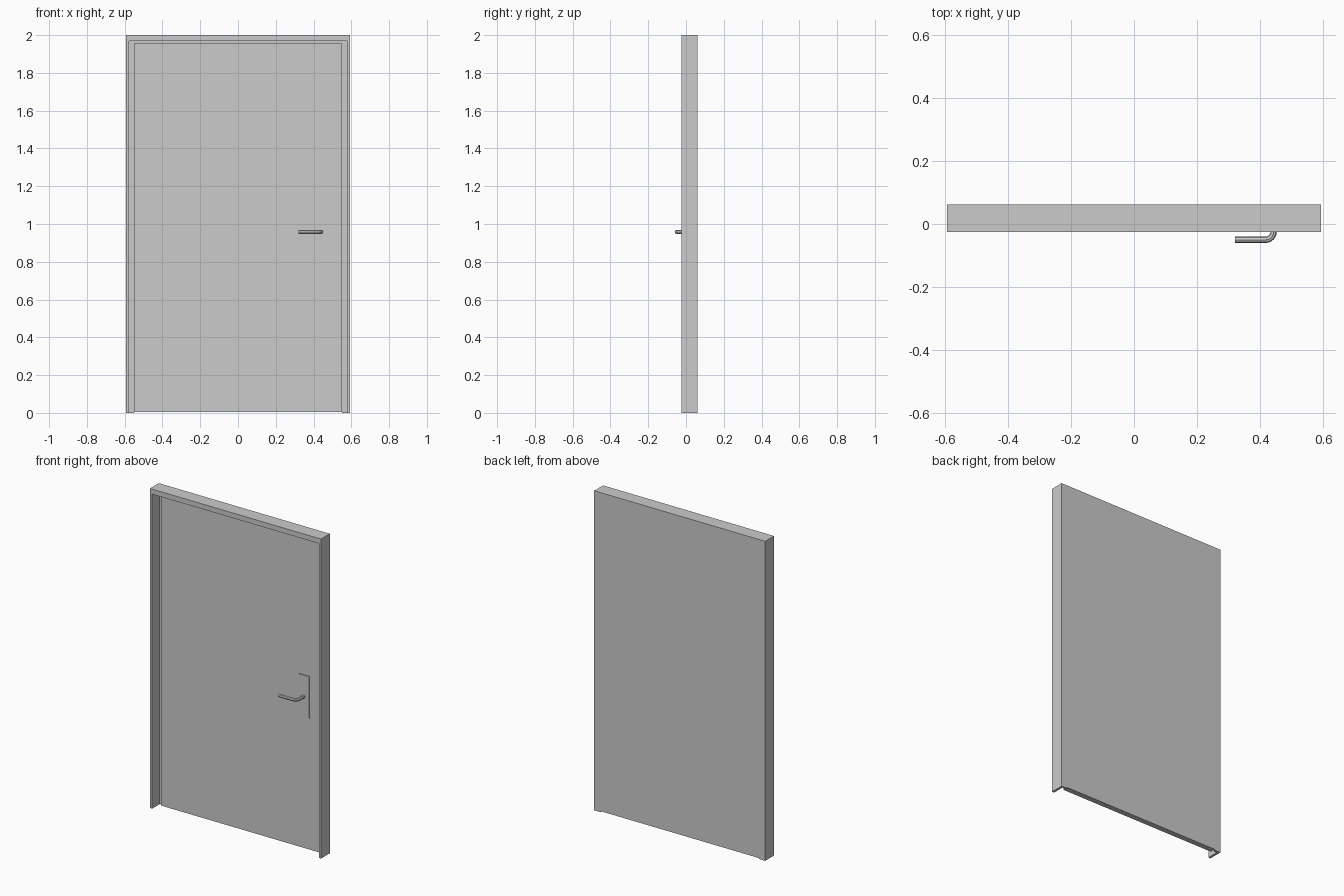
import bpy, bmesh, math

if "Cube" in bpy.data.objects:
    bpy.data.objects.remove(bpy.data.objects["Cube"])


def prism(name, outline, y0, y1):
    """Extrude an (x, z) outline from y0 to y1."""
    bm = bmesh.new()
    face = bm.faces.new([bm.verts.new((x, y0, z)) for x, z in outline])
    ext = bmesh.ops.extrude_face_region(bm, geom=[face])
    moved = [g for g in ext["geom"] if isinstance(g, bmesh.types.BMVert)]
    bmesh.ops.translate(bm, verts=moved, vec=(0, y1 - y0, 0))
    bmesh.ops.recalc_face_normals(bm, faces=bm.faces[:])
    me = bpy.data.meshes.new(name)
    bm.to_mesh(me)
    bm.free()
    ob = bpy.data.objects.new(name, me)
    bpy.context.collection.objects.link(ob)
    return ob


def arch(outer_x, outer_z, inner_x, inner_z):
    """Door-frame outline: two jambs and a header."""
    return [(-outer_x, 0), (-outer_x, outer_z), (outer_x, outer_z), (outer_x, 0),
            (inner_x, 0), (inner_x, inner_z), (-inner_x, inner_z), (-inner_x, 0)]


def rect(x0, x1, z0, z1):
    return [(x0, z0), (x1, z0), (x1, z1), (x0, z1)]


BACK, FRONT, LEAF_FRONT = 0.062, -0.025, 0.027

# Frame and the stop at its back, which closes the gap around the leaf
prism("door_frame", arch(0.592, 2.0, 0.577, 1.968), FRONT, BACK)
prism("frame_stop", arch(0.577, 1.968, 0.55, 1.955), 0.05, BACK)

# Door leaf with a small gap at the floor
prism("door_leaf", rect(-0.55, 0.55, 0.006, 1.955), LEAF_FRONT, BACK)

# Thin plate behind the handle
prism("handle_plate", rect(0.407, 0.477, 0.828, 1.09), LEAF_FRONT - 0.006, LEAF_FRONT)

# Lever handle: round bar with a quarter bend
R, HX, HY, HZ = 0.025, 0.442, -0.05, 0.958
path = [(0.32, HY)]
for i in range(7):
    a = math.radians(-90 + 15 * i)
    path.append((HX - R + R * math.cos(a), HY + R + R * math.sin(a)))
path.append((HX, LEAF_FRONT))

curve = bpy.data.curves.new("lever_handle", 'CURVE')
curve.dimensions = '3D'
curve.bevel_depth = 0.01
curve.bevel_resolution = 2
curve.use_fill_caps = True
spline = curve.splines.new('POLY')
spline.points.add(len(path) - 1)
for p, (x, y) in zip(spline.points, path):
    p.co = (x, y, HZ, 1)
handle = bpy.data.objects.new("lever_handle", curve)
bpy.context.collection.objects.link(handle)
bpy.context.view_layer.objects.active = handle
handle.select_set(True)
bpy.ops.object.convert(target='MESH')
bpy.ops.object.shade_smooth_by_angle(angle=math.radians(40))
